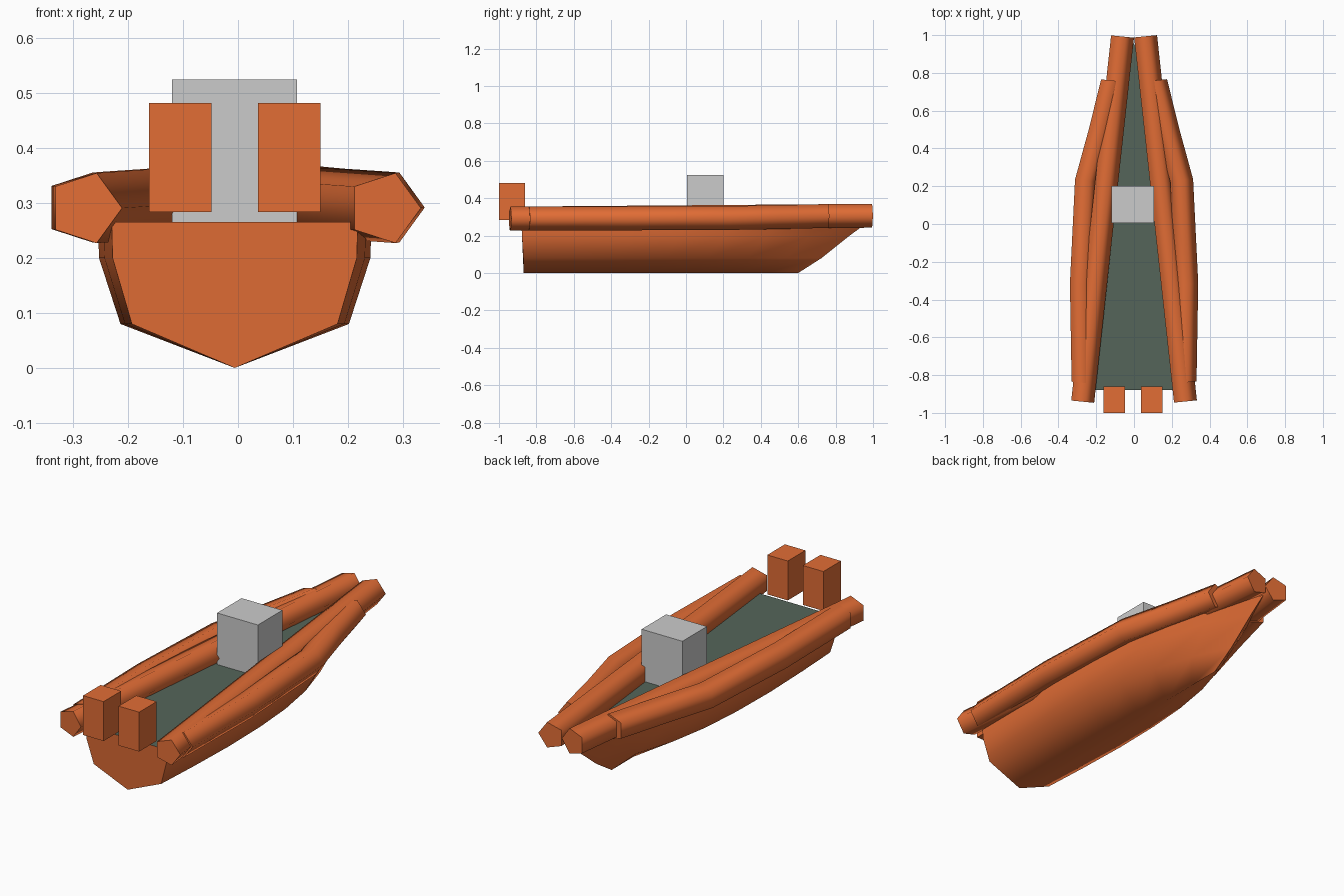
import bpy, bmesh, math

if "Cube" in bpy.data.objects:
    bpy.data.objects.remove(bpy.data.objects["Cube"])

CX = -0.006  # centre line of the boat


def material(name, rgb):
    m = bpy.data.materials.new(name)
    m.diffuse_color = (*rgb, 1)
    m.use_nodes = True
    m.node_tree.nodes["Principled BSDF"].inputs["Base Color"].default_value = m.diffuse_color
    return m


ORANGE = material("orange", (0.76, 0.153, 0.036))
GREEN = material("deck_green", (0.089, 0.13, 0.102))


def finish(name, bm, mat=None, smooth=False):
    bmesh.ops.remove_doubles(bm, verts=bm.verts, dist=1e-5)
    bmesh.ops.recalc_face_normals(bm, faces=bm.faces)
    me = bpy.data.meshes.new(name)
    bm.to_mesh(me)
    bm.free()
    ob = bpy.data.objects.new(name, me)
    bpy.context.collection.objects.link(ob)
    if mat:
        me.materials.append(mat)
    if smooth:
        bpy.ops.object.select_all(action='DESELECT')
        ob.select_set(True)
        bpy.context.view_layer.objects.active = ob
        bpy.ops.object.shade_smooth_by_angle(angle=math.radians(80))
    return ob


def box(name, lo, hi, mat=None):
    bm = bmesh.new()
    bmesh.ops.create_cube(bm, size=1)
    for v in bm.verts:
        v.co = [(a + b) / 2 + c * (b - a) for a, b, c in zip(lo, hi, v.co)]
    return finish(name, bm, mat)


# Waterline shape from stern to bow: (fraction of length, fraction of width)
PLAN = [(0, .90), (.15, .96), (.32, 1), (.48, .98), (.62, .90),
        (.75, .73), (.88, .43), (1, 0)]
# Hull levels: (z, half width, stern y, bow y)
LEVELS = [(0, 0, -.868, .60), (.08, .208, -.87, .725),
          (.2, .247, -.877, .875), (.266, .249, -.88, .965)]


def waterline(z, w, y0, y1, side):
    return [(CX + side * w * f, y0 + (y1 - y0) * t, z) for t, f in PLAN]


# Hull: skin between the waterlines on both sides, plus the transom
bm = bmesh.new()
transom = []
for side in (-1, 1):
    rows = [[bm.verts.new(p) for p in waterline(*lv, side)] for lv in LEVELS]
    for a, b in zip(rows, rows[1:]):
        for i in range(len(PLAN) - 1):
            quad = (a[i], a[i + 1], b[i + 1], b[i])
            bm.faces.new(quad if side > 0 else quad[::-1])
    ends = [r[0] for r in rows]
    transom += ends[::-1] if side < 0 else ends[1:]
bm.faces.new(transom)
finish("hull", bm, ORANGE, True)

# Deck: flat sheet closing the hull
bm = bmesh.new()
left = waterline(*LEVELS[-1], -1)
right = waterline(*LEVELS[-1], 1)
bm.faces.new([bm.verts.new(p) for p in left + right[-2::-1]])
deck = finish("deck", bm, GREEN)
if deck.data.polygons[0].normal.z < 0:
    deck.data.flip_normals()


def tube(name, path, side, r=0.067):
    """Five-sided tube swept along points of (half offset, y, z)."""
    bm = bmesh.new()
    rings = []
    for x, y, z in path:
        ring = []
        for k in range(5):
            dx = r * math.cos(k * math.tau / 5)
            dz = r * math.sin(k * math.tau / 5)
            ring.append(bm.verts.new((CX + side * x + dx, y + side * dx * .1, z + dz)))
        rings.append(ring)
    for a, b in zip(rings, rings[1:]):
        for k in range(5):
            j = (k + 1) % 5
            bm.faces.new((a[k], a[j], b[j], b[k]))
    bm.faces.new(rings[0])
    bm.faces.new(rings[-1])
    return finish(name, bm, ORANGE, True)


# Inflatable tubes: a straight inner one and a bowed outer one per side
INNER = [(.272, -.94, .291), (.061, .993, .306)]
OUTER = [(.270, -.84, .291), (.279, -.32, .292), (.252, .23, .294),
         (.178, .50, .299), (.114, .76, .305)]
for side, label in ((-1, "left"), (1, "right")):
    tube(label + "_inner_tube", INNER, side)
    tube(label + "_outer_tube", OUTER, side)
    # Outboard motors
    x = CX + side * 0.099
    box(label + "_motor", (x - .057, -1, .284), (x + .057, -.86, .482), ORANGE)

# Steering console
box("console", (-.12, .005, .262), (.107, .2, .525))
